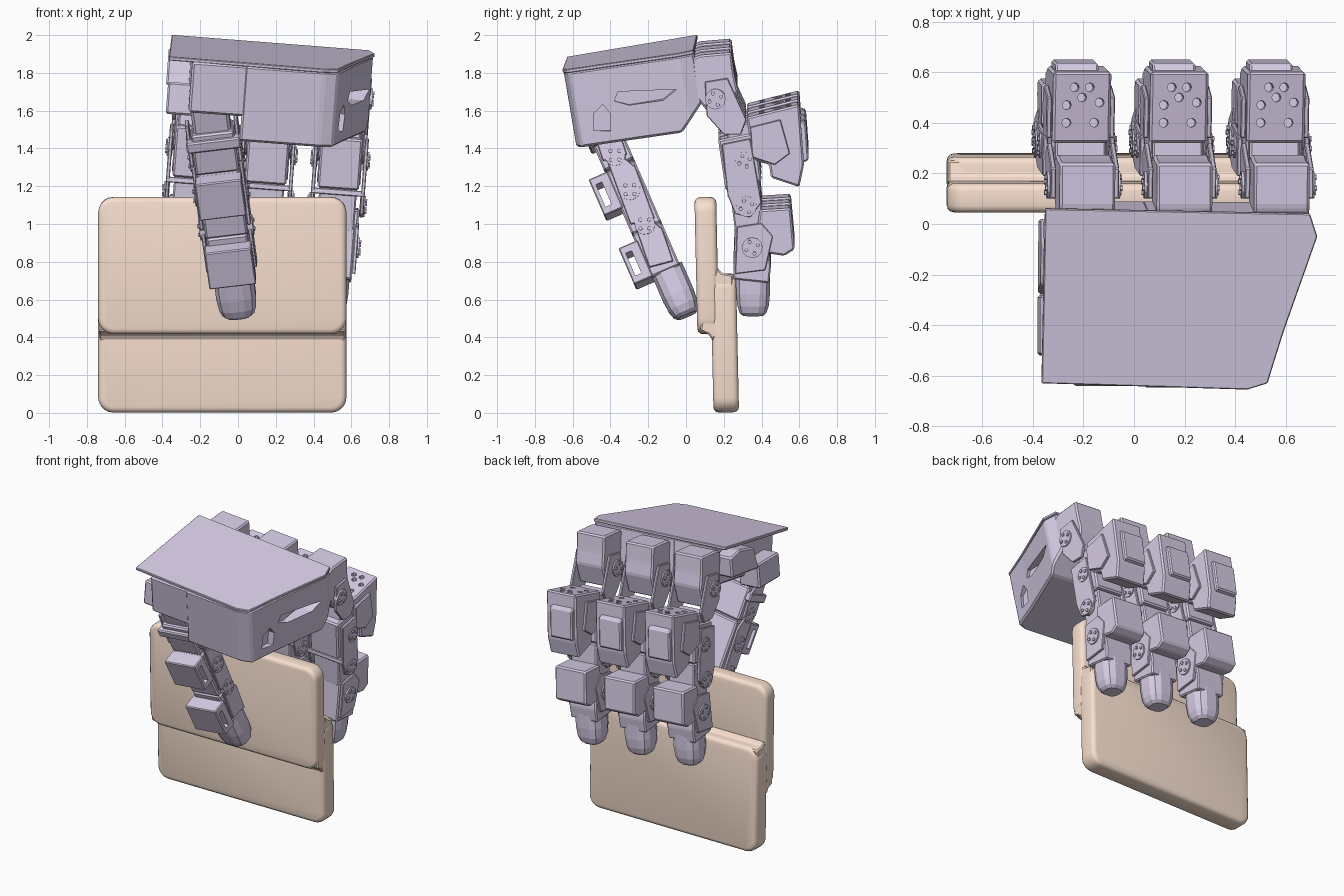
import bpy, bmesh, math
from mathutils import Matrix, Vector

if "Cube" in bpy.data.objects:
    bpy.data.objects.remove(bpy.data.objects["Cube"])


def material(name, rgb):
    m = bpy.data.materials.new(name)
    m.diffuse_color = (*rgb, 1)
    m.use_nodes = True
    m.node_tree.nodes["Principled BSDF"].inputs["Base Color"].default_value = m.diffuse_color
    return m


LILAC = material("lilac", (0.68, 0.61, 0.79))
PEACH = material("peach", (0.93, 0.74, 0.62))


def finish(name, bm, M, mat):
    bmesh.ops.recalc_face_normals(bm, faces=bm.faces)
    bm.transform(M)
    me = bpy.data.meshes.new(name)
    bm.to_mesh(me)
    bm.free()
    me.materials.append(mat)
    ob = bpy.data.objects.new(name, me)
    bpy.context.collection.objects.link(ob)
    return ob


def extrude(name, M, loop, vec, bevel=0.0, mat=LILAC, cut=None, caps=False, seg=1):
    """Extrude a closed 3D loop along vec, optionally cut by a plane and bevel."""
    bm = bmesh.new()
    f = bm.faces.new([bm.verts.new(p) for p in loop])
    r = bmesh.ops.extrude_face_region(bm, geom=[f])
    bmesh.ops.translate(bm, vec=vec, verts=[v for v in r["geom"] if isinstance(v, bmesh.types.BMVert)])
    if cut:
        c = bmesh.ops.bisect_plane(bm, geom=bm.verts[:] + bm.edges[:] + bm.faces[:],
                                   plane_co=cut[0], plane_no=cut[1], clear_outer=True)
        bmesh.ops.edgeloop_fill(bm, edges=[e for e in c["geom_cut"] if isinstance(e, bmesh.types.BMEdge)])
    bmesh.ops.recalc_face_normals(bm, faces=bm.faces)
    if bevel:
        n = len(loop)
        edges = [e for e in bm.edges if not caps or any(len(k.verts) == n for k in e.link_faces)]
        bmesh.ops.bevel(bm, geom=edges, offset=bevel, segments=seg, profile=0.5, affect='EDGES')
    return finish(name, bm, M, mat)


def prism(name, M, pts, x0, x1, bevel=0.008, mat=LILAC):
    return extrude(name, M, [(x0, y, z) for y, z in pts], (x1 - x0, 0, 0), bevel, mat)


def rect(y0, y1, z0, z1):
    return [(y0, z0), (y1, z0), (y1, z1), (y0, z1)]


def circle(y, z, r, n=12):
    return [(y + r * math.cos(2 * math.pi * i / n), z + r * math.sin(2 * math.pi * i / n)) for i in range(n)]


def carve(ob, cutters):
    for c in cutters:
        c.hide_render = True
        mod = ob.modifiers.new("cut", 'BOOLEAN')
        mod.object = c
        mod.solver = 'EXACT'
        bpy.context.view_layer.objects.active = ob
        bpy.ops.object.modifier_apply(modifier="cut")
        bpy.data.objects.remove(c)


def horn(name, M, y, z, r, w):
    # joint disc pairs with screws
    for side in (-1, 1):
        prism(name + "_disc", M, circle(y, z, r), *sorted((side * (w - 0.03), side * w)), 0)
        for k in range(4):
            t = k * math.pi / 2 + 0.4
            prism(name + "_screw", M, circle(y + 0.6 * r * math.cos(t), z + 0.6 * r * math.sin(t), 0.011, 6),
                  *sorted((side * w, side * (w + 0.008))), 0)


def cheeks(name, M, pts, w, t=0.02):
    for side in (-1, 1):
        prism(name, M, pts, *sorted((side * w, side * (w - t))), 0.004)


def fingertip(name, M, y, z, h, rx, ry):
    # faceted rounded pad made of stacked rings
    bm = bmesh.new()
    rings = []
    for s, k in ((0, 0.6), (0.018, 0.8), (0.055, 0.93), (0.12, 1), (h, 1)):
        ring = []
        for i in range(12):
            a = 2 * math.pi * (i + 0.5) / 12
            c, d = math.cos(a), math.sin(a)
            ring.append(bm.verts.new((rx * k * math.copysign(abs(c) ** 0.7, c),
                                      y + ry * k * math.copysign(abs(d) ** 0.7, d), z + s)))
        rings.append(ring)
    for a, b in zip(rings, rings[1:]):
        for i in range(12):
            bm.faces.new((a[i], a[(i + 1) % 12], b[(i + 1) % 12], b[i]))
    bm.faces.new(rings[0])
    bm.faces.new(rings[-1])
    finish(name, bm, M, LILAC)


# stepped board: two overlapping rounded slabs and the fillet joining them
def slab(name, y, z, thick, height):
    r, w, h = 0.08, 0.657, height / 2
    loop = []
    for cx, cz, a0 in ((1, 1, 0), (-1, 1, 90), (-1, -1, 180), (1, -1, 270)):
        for k in range(6):
            a = math.radians(a0 + 18 * k)
            loop.append((cx * (w - r) + r * math.cos(a), -thick / 2, cz * (h - r) + r * math.sin(a)))
    M = Matrix.Translation((-0.083, y, z)) @ Matrix.Rotation(0.022, 4, 'X')
    ob = extrude(name, M, loop, (0, thick, 0), 0.028, PEACH, caps=True, seg=3)
    bpy.ops.object.select_all(action='DESELECT')
    ob.select_set(True)
    bpy.context.view_layer.objects.active = ob
    bpy.ops.object.shade_smooth_by_angle(angle=math.radians(35))


slab("board_upper", 0.110, 0.78, 0.115, 0.725)
slab("board_lower", 0.205, 0.37, 0.135, 0.735)
prism("board_step", Matrix(), [(0.075, 0.435), (0.12, 0.415), (0.142, 0.38), (0.25, 0.60), (0.25, 0.73),
                               (0.19, 0.74), (0.165, 0.77), (0.10, 0.60)], -0.735, 0.57, 0.008, PEACH)

# hand frame: leans sideways a little
HAND = Matrix.Rotation(0.075, 4, 'Y')


def palm_part(name, outline, top, depth, bevel, cut=None):
    loop = [(x, y + 0.17 * top, 1.96 + 0.17 * y - top) for x, y in outline]
    return extrude(name, HAND, loop, (0, 0.17 * depth, -depth), bevel, LILAC, cut)


# palm cover plate and body with a sloped rear underside
palm_part("palm_plate", [(-0.50, 0.06), (-0.505, -0.63), (0.31, -0.655), (0.39, -0.63), (0.45, -0.43),
                         (0.58, -0.05), (0.55, 0.04)], 0, 0.02, 0.004)
under = ((0, 0.08, 1.68), (0, 0.18, -0.12))
body = palm_part("palm_body", [(-0.10, 0.045), (-0.10, -0.65), (0.32, -0.65), (0.395, -0.625), (0.45, -0.43),
                               (0.575, -0.05), (0.545, 0.04)], 0.015, 0.40, 0.012, under)
carve(body, [prism("slot", HAND, [(-0.38, 1.69), (-0.30, 1.67), (-0.12, 1.70), (-0.05, 1.76), (-0.36, 1.74)],
                   0.44, 0.8, 0),
             prism("slot", HAND, [(-0.49, 1.53), (-0.40, 1.53), (-0.40, 1.62), (-0.44, 1.67), (-0.49, 1.62)],
                   0.40, 0.8, 0)])
palm_part("palm_side_body", [(-0.40, 0.045), (-0.38, -0.645), (-0.08, -0.645), (-0.08, 0.045)],
          0.015, 0.27, 0.012, under)
prism("side_motor", HAND, rect(-0.52, -0.28, 1.55, 1.72), -0.50, -0.34, 0.01)
prism("side_cover", HAND, [(-0.28, 1.70), (0.02, 1.74), (0.02, 1.88), (-0.08, 1.90), (-0.24, 1.86)],
      -0.51, -0.38, 0.01)


# three identical fingers
def finger(M):
    prism("finger_knuckle", M, [(0.03, 1.92), (0.07, 1.94), (0.24, 1.955), (0.255, 1.84), (0.275, 1.75),
                                (0.24, 1.60), (0.13, 1.62), (0.05, 1.72)], -0.11, 0.11, 0.01)
    cheeks("knuckle_plate", M, [(0.10, 1.80), (0.22, 1.82), (0.32, 1.60), (0.29, 1.52), (0.20, 1.52),
                                (0.11, 1.62)], 0.135)
    horn("knuckle_joint", M, 0.155, 1.71, 0.055, 0.145)
    motor = prism("finger_motor", M, [(0.32, 1.61), (0.60, 1.68), (0.625, 1.36), (0.60, 1.24), (0.45, 1.29),
                                      (0.44, 1.36), (0.36, 1.38)], -0.115, 0.115, 0.01)
    holes = []
    for x, y in ((-0.06, 0.40), (0.05, 0.40), (-0.06, 0.47), (0.07, 0.48), (-0.03, 0.54), (0.03, 0.54),
                 (0, 0.5)):
        loop = [(x + a, y + b, 1.72) for a, b in circle(0, 0, 0.018, 8)]
        holes.append(extrude("hole", M, loop, (0, 0, -0.13)))
    carve(motor, holes)
    cheeks("motor_plate", M, [(0.34, 1.56), (0.50, 1.60), (0.55, 1.42), (0.47, 1.36), (0.35, 1.40)], 0.135)
    prism("motor_back_cap", M, [(0.58, 1.60), (0.635, 1.58), (0.65, 1.38), (0.60, 1.36)], -0.10, 0.07)
    prism("proximal_link", M, [(0.17, 1.49), (0.37, 1.53), (0.40, 1.27), (0.21, 1.22)], -0.11, 0.11, 0.01)
    cheeks("proximal_plate", M, [(0.19, 1.47), (0.34, 1.50), (0.40, 1.16), (0.34, 1.08), (0.26, 1.10),
                                 (0.22, 1.20)], 0.143)
    prism("proximal_bar", M, rect(0.22, 0.37, 1.19, 1.22), -0.14, 0.14, 0.004)
    prism("knuckle_axle", M, rect(0.22, 0.42, 1.44, 1.58), -0.10, 0.10)
    horn("middle_joint", M, 0.31, 1.38, 0.05, 0.15)
    horn("middle_joint", M, 0.32, 1.14, 0.055, 0.15)
    prism("middle_link", M, [(0.23, 1.24), (0.39, 1.26), (0.41, 1.05), (0.38, 0.98), (0.26, 1.00)], -0.10, 0.10)
    prism("distal_motor", M, [(0.39, 1.12), (0.555, 1.13), (0.575, 0.91), (0.52, 0.875), (0.36, 0.90)],
          -0.12, 0.12, 0.01)
    cheeks("distal_plate", M, [(0.27, 1.03), (0.40, 1.05), (0.46, 0.98), (0.42, 0.80), (0.26, 0.78)], 0.125)
    horn("distal_joint", M, 0.35, 0.92, 0.055, 0.135)
    prism("tip_motor", M, [(0.26, 1.03), (0.42, 1.03), (0.45, 0.82), (0.44, 0.73), (0.25, 0.75)], -0.105, 0.105)
    fingertip("fingertip", M, 0.355, 0.55, 0.22, 0.098, 0.092)


for x in (-0.33, 0.055, 0.44):
    finger(HAND @ Matrix.Translation((x, 0, 0)))

# thumb frame: local z runs up the thumb from its tip
up = Vector((-0.13, -0.40, 0.92)).normalized()
side = (Vector((1, 0, 0)) - up * up.x).normalized()
T = Matrix((side, up.cross(side), up)).transposed().to_4x4()
T.translation = (0.005, -0.005, 0.51)

fingertip("thumb_tip", T, 0.012, 0.0, 0.27, 0.108, 0.09)
for s0, s1, w in ((0.25, 0.50, 0.11), (0.50, 0.86, 0.112), (0.87, 1.10, 0.115)):
    prism("thumb_motor", T, rect(-0.085, 0.085, s0, s1), -w, w, 0.01)
    cheeks("thumb_plate", T, [(-0.07, s0 + 0.05), (0.06, s0 + 0.03), (0.075, s1 - 0.04), (0.03, s1 + 0.05),
                              (-0.05, s1 + 0.05)], w + 0.025)
for s0, s1 in ((0.25, 0.46), (0.65, 0.86)):
    b = prism("thumb_bracket", T, rect(-0.18, -0.07, s0, s1), -0.125, 0.125, 0.006)
    carve(b, [prism("slot", T, rect(-0.155, -0.12, s0 + 0.04, s1 - 0.04), -0.3, 0.3, 0)])
for s in (0.52, 0.72, 0.92):
    horn("thumb_joint", T, 0.0, s, 0.055, 0.143)
prism("thumb_top_bracket", T, rect(-0.11, 0.08, 1.01, 1.07), -0.145, 0.145)
prism("thumb_mount", T, rect(-0.06, 0.06, 1.05, 1.25), -0.10, 0.10, 0.015)
